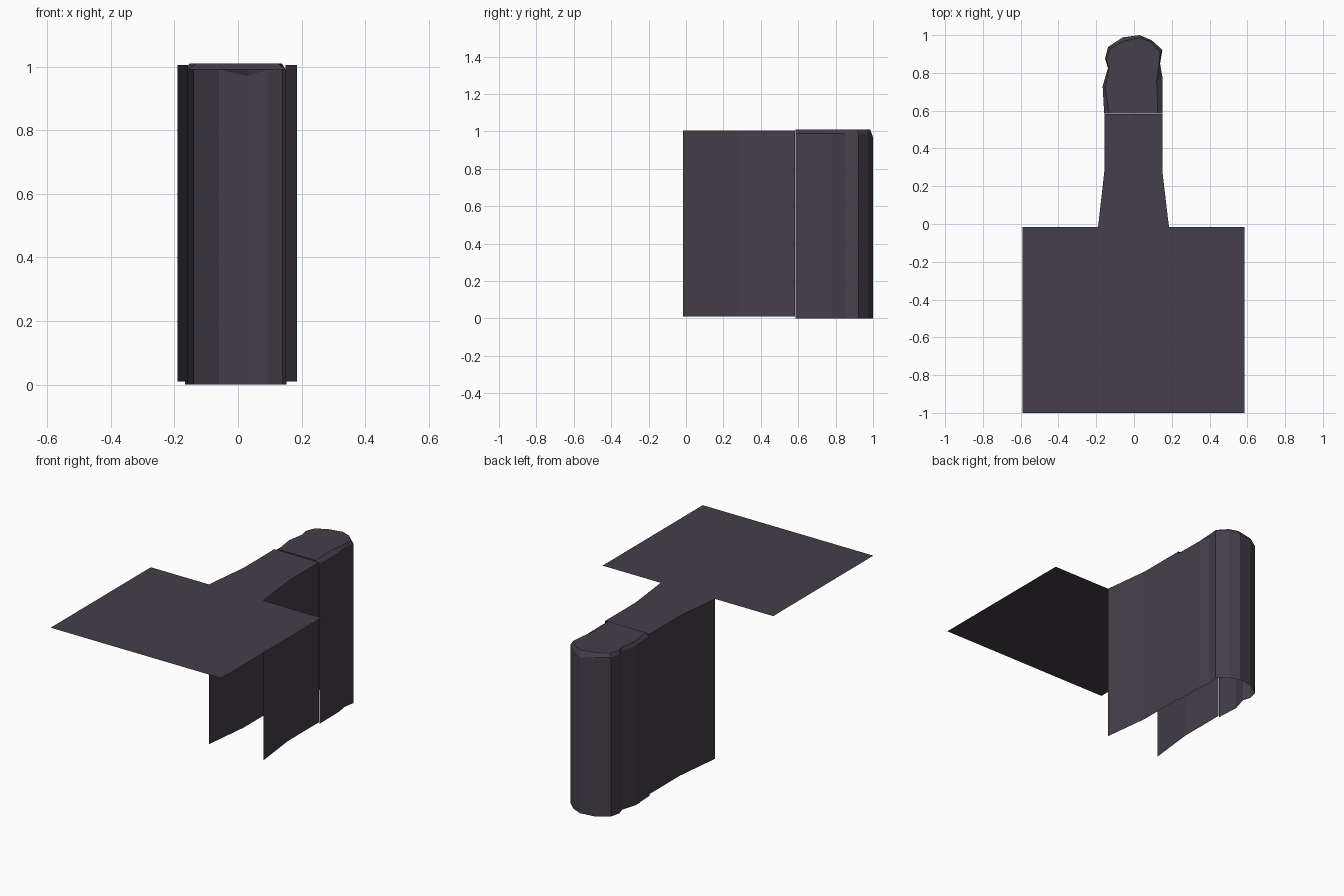
import bpy, bmesh

if "Cube" in bpy.data.objects:
    bpy.data.objects.remove(bpy.data.objects["Cube"])

mat = bpy.data.materials.new("dark plum stone")
mat.diffuse_color = (0.060, 0.049, 0.067, 1)
mat.use_nodes = True
mat.node_tree.nodes["Principled BSDF"].inputs["Base Color"].default_value = mat.diffuse_color


def make(name, rings, cap=None, closed=False):
    """Join successive rings of points with quads; cap is an optional list of top points."""
    bm = bmesh.new()
    vs = [[bm.verts.new(p) for p in r] for r in rings]
    for a, b in zip(vs, vs[1:]):
        n = len(a)
        for i in range(n if closed else n - 1):
            j = (i + 1) % n
            bm.faces.new((a[i], a[j], b[j], b[i]))
    if cap:
        bm.faces.new([bm.verts.new(p) for p in cap])
    bmesh.ops.remove_doubles(bm, verts=bm.verts, dist=1e-5)
    bmesh.ops.triangulate(bm, faces=[f for f in bm.faces if len(f.verts) > 4])
    me = bpy.data.meshes.new(name)
    bm.to_mesh(me)
    bm.free()
    me.materials.append(mat)
    ob = bpy.data.objects.new(name, me)
    bpy.context.collection.objects.link(ob)
    return ob


# Flat plateau sheet
make("plateau", [], [(-0.59, -1, 1.005), (0.585, -1, 1.005), (0.585, -0.015, 1.005),
                     (0.185, -0.015, 1.005), (-0.19, -0.015, 1.005), (-0.59, -0.015, 1.005)])

# Neck: flat top and two side walls, open underneath and at the front
right = [(0.185, -0.015), (0.15, 0.28), (0.15, 0.583)]
left = [(-0.157, 0.583), (-0.157, 0.28), (-0.19, -0.015)]
make("neck_top", [], [(x, y, 1.005) for x, y in right + left])
for name, side in (("neck_wall_right", right), ("neck_wall_left", left)):
    make(name, [[(x, y, z) for x, y in side] for z in (0.01, 1.005)])

# Rounded headland: rocky outline (x, y), with a bevelled rim and raised top
outline = [(0.152, 0.585), (0.15, 0.78), (0.138, 0.85), (0.15, 0.922), (0.093, 0.973),
           (0.03, 1.0), (-0.06, 0.988), (-0.138, 0.937), (-0.153, 0.875),
           (-0.138, 0.825), (-0.166, 0.73), (-0.158, 0.585)]
rim_top = [(0.126, 0.585), (0.12, 0.76), (0.132, 0.84), (0.138, 0.91), (0.088, 0.965),
           (0.03, 0.985), (-0.055, 0.968), (-0.125, 0.93), (-0.146, 0.873),
           (-0.134, 0.825), (-0.152, 0.72), (-0.132, 0.585)]
low = [(x, y, 0) for x, y in outline]
shoulder = [(x, y, 0.97 if y > 0.995 else 0.99) for x, y in outline]
top = [(x, y, 1.01) for x, y in rim_top]
make("headland", [low, shoulder, top], top)
# Small step where the raised headland meets the neck
make("headland_step", [[(-0.158, 0.585, 0.99), (0.152, 0.585, 0.99)],
                       [(-0.132, 0.585, 1.01), (0.126, 0.585, 1.01)]])
